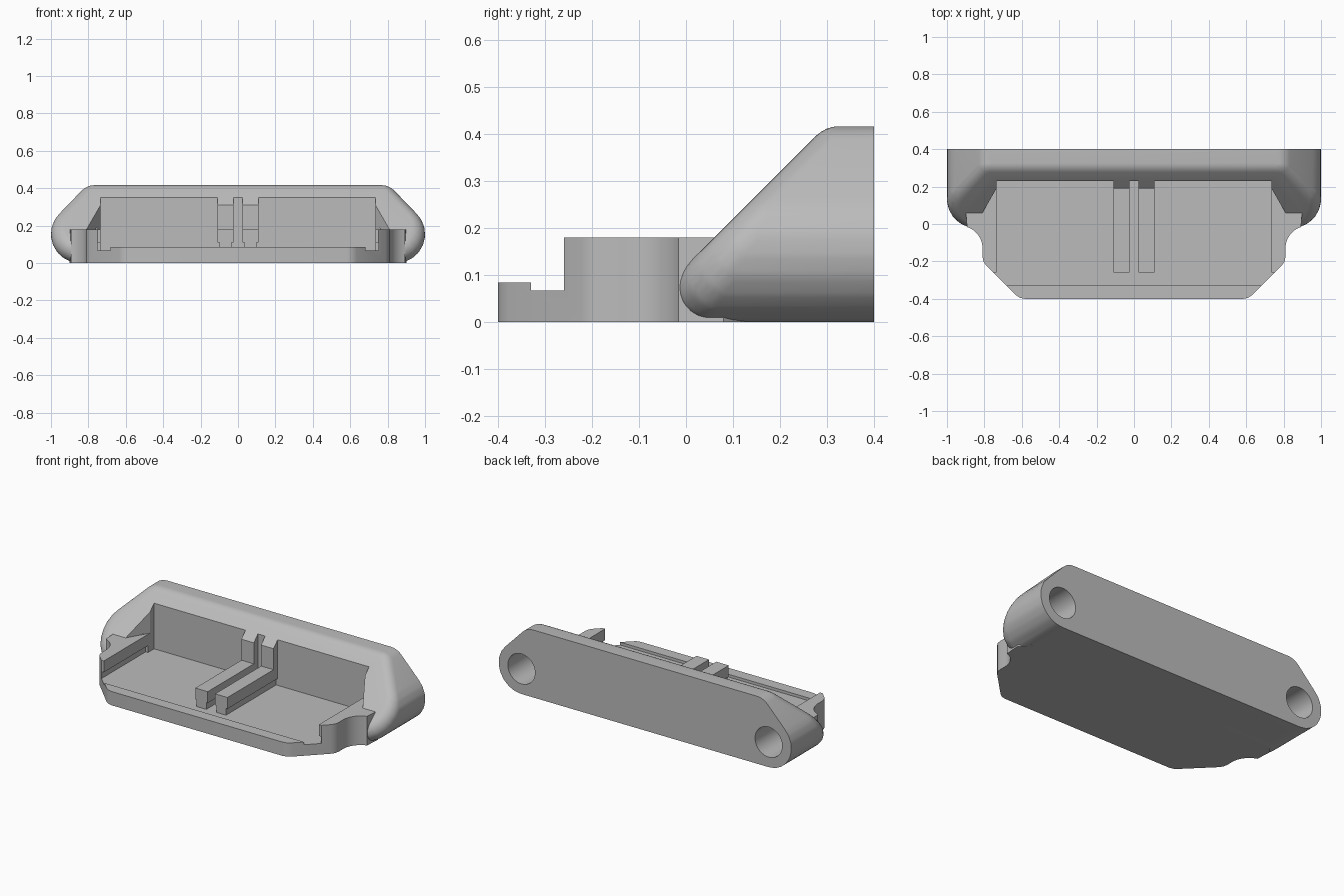
import bpy, bmesh
from math import sin, cos, radians, sqrt
from mathutils import Matrix, Vector

cube = bpy.data.objects.get("Cube")
if cube:
    bpy.data.objects.remove(cube, do_unlink=True)

grey = bpy.data.materials.new("plain_grey")
grey.use_nodes = True
GREY = (0.5, 0.5, 0.5, 1)
grey.diffuse_color = GREY
grey.node_tree.nodes["Principled BSDF"].inputs["Base Color"].default_value = GREY


def finish(bm, name):
    bmesh.ops.recalc_face_normals(bm, faces=bm.faces)
    me = bpy.data.meshes.new(name)
    bm.to_mesh(me)
    bm.free()
    me.materials.append(grey)
    ob = bpy.data.objects.new(name, me)
    bpy.context.collection.objects.link(ob)
    return ob


def prism(name, pts, lo, hi, axis="z"):
    """Extrude a 2D outline along z (xy outline) or x (yz outline)."""
    bm = bmesh.new()
    place = (lambda p: (p[0], p[1], lo)) if axis == "z" else (lambda p: (lo, p[0], p[1]))
    face = bm.faces.new([bm.verts.new(place(p)) for p in pts])
    geom = bmesh.ops.extrude_face_region(bm, geom=[face])["geom"]
    move = Vector((0, 0, hi - lo)) if axis == "z" else Vector((hi - lo, 0, 0))
    bmesh.ops.translate(bm, verts=[v for v in geom if isinstance(v, bmesh.types.BMVert)], vec=move)
    return finish(bm, name)


def mirrored(half):
    return half + [(-x, y) for x, y in reversed(half)]


def box(name, x, y0, y1, z0, z1):
    return prism(name, mirrored([(x, y0), (x, y1)]), z0, z1)


def select_only(ob):
    bpy.ops.object.select_all(action="DESELECT")
    bpy.context.view_layer.objects.active = ob
    ob.select_set(True)


def boolean(target, other, operation):
    other.hide_render = True
    mod = target.modifiers.new("cut", "BOOLEAN")
    mod.operation, mod.solver, mod.object = operation, "EXACT", other
    select_only(target)
    bpy.ops.object.modifier_apply(modifier=mod.name)
    bpy.data.objects.remove(other, do_unlink=True)


def arc(cx, cy, r, a0, a1, n):
    return [(cx + r * cos(radians(a0 + (a1 - a0) * i / n)),
             cy + r * sin(radians(a0 + (a1 - a0) * i / n))) for i in range(n + 1)]


# Housing: hull of balls, so every front edge has the same round
R = 0.07
HOLE_X, HOLE_Z, END_R = 0.845, 0.155, 0.155
SLOPE, TOP, BACK = 0.12, 0.417, 0.4
core = arc(HOLE_X, HOLE_Z, END_R - R, -90, 47, 8) + arc(0.765, TOP - 0.1, 0.1 - R, 47, 90, 3)
bm = bmesh.new()
for x, z in core:
    for side in (1, -1):
        for y in (z - SLOPE + R * sqrt(2), BACK + 0.1):
            bmesh.ops.create_uvsphere(bm, u_segments=32, v_segments=16, radius=R,
                                      matrix=Matrix.Translation((side * x, y, z)))
bmesh.ops.delete(bm, geom=bm.faces[:] + bm.edges[:], context="EDGES_FACES")
if not bm.verts:
    raise RuntimeError("housing points missing")
bmesh.ops.remove_doubles(bm, verts=bm.verts, dist=0.0005)
hull = bmesh.ops.convex_hull(bm, input=bm.verts[:], use_existing_faces=False)
bmesh.ops.delete(bm, geom=[v for v in bm.verts if not v.link_faces], context="VERTS")
cut = bmesh.ops.bisect_plane(bm, geom=bm.verts[:] + bm.edges[:] + bm.faces[:],
                             plane_co=(0, BACK, 0), plane_no=(0, 1, 0), clear_outer=True)
bmesh.ops.holes_fill(bm, edges=[e for e in bm.edges if e.is_boundary])
bmesh.ops.dissolve_limit(bm, angle_limit=radians(0.5), verts=bm.verts, edges=bm.edges)
housing = finish(bm, "housing")

# Tray: chamfered front corners and hollow curves into the rounded ends
half = [(0.585, -0.4), (0.612, -0.394), (0.635, -0.377), (0.79, -0.222), (0.805, -0.2), (0.81, -0.175)]
half += arc(0.93, -0.13, 0.12, 180, 108, 10) + [(0.9, 0.08), (0.8, 0.2)]
boolean(housing, prism("tray", mirrored(half), 0, 0.18), "UNION")

# Pocket, undercut grooves, low front lip and slanted pocket corners
boolean(housing, box("pocket", 0.735, -0.33, 0.23, 0.068, 0.6), "DIFFERENCE")
boolean(housing, box("groove", 0.75, -0.3, 0.17, 0.068, 0.11), "DIFFERENCE")
boolean(housing, box("notch", 0.95, -0.33, -0.26, 0.068, 0.6), "DIFFERENCE")
boolean(housing, box("lip_cut", 0.95, -0.5, -0.32, 0.085, 0.6), "DIFFERENCE")
boolean(housing, prism("corner_cut", mirrored([(0.81, 0.03), (0.81, 0.06), (0.735, 0.19), (0.7, 0.19)]),
                       0.18, 0.6), "DIFFERENCE")

# Blind screw holes in the back
for side in (1, -1):
    bm = bmesh.new()
    bmesh.ops.create_cone(bm, cap_ends=True, segments=40, radius1=0.093, radius2=0.093, depth=0.5,
                          matrix=Matrix.Translation((side * HOLE_X, BACK, HOLE_Z)) @ Matrix.Rotation(radians(90), 4, "X"))
    boolean(housing, finish(bm, "screw_hole"), "DIFFERENCE")

select_only(housing)
bpy.ops.object.shade_smooth_by_angle(angle=radians(25))

# Pair of centre ribs: stepped rail on a narrower foot
rail = [(-0.26, 0.11), (-0.26, 0.18), (0.19, 0.18), (0.19, 0.31), (0.23, 0.35), (0.24, 0.35), (0.24, 0.11)]
foot = [(-0.26, 0.06), (-0.26, 0.11), (0.24, 0.11), (0.24, 0.06)]
for side, label in ((1, "left"), (-1, "right")):
    prism(label + "_rib_rail", rail, side * 0.025, side * 0.11, "x")
    prism(label + "_rib_foot", foot, side * 0.035, side * 0.1, "x")
